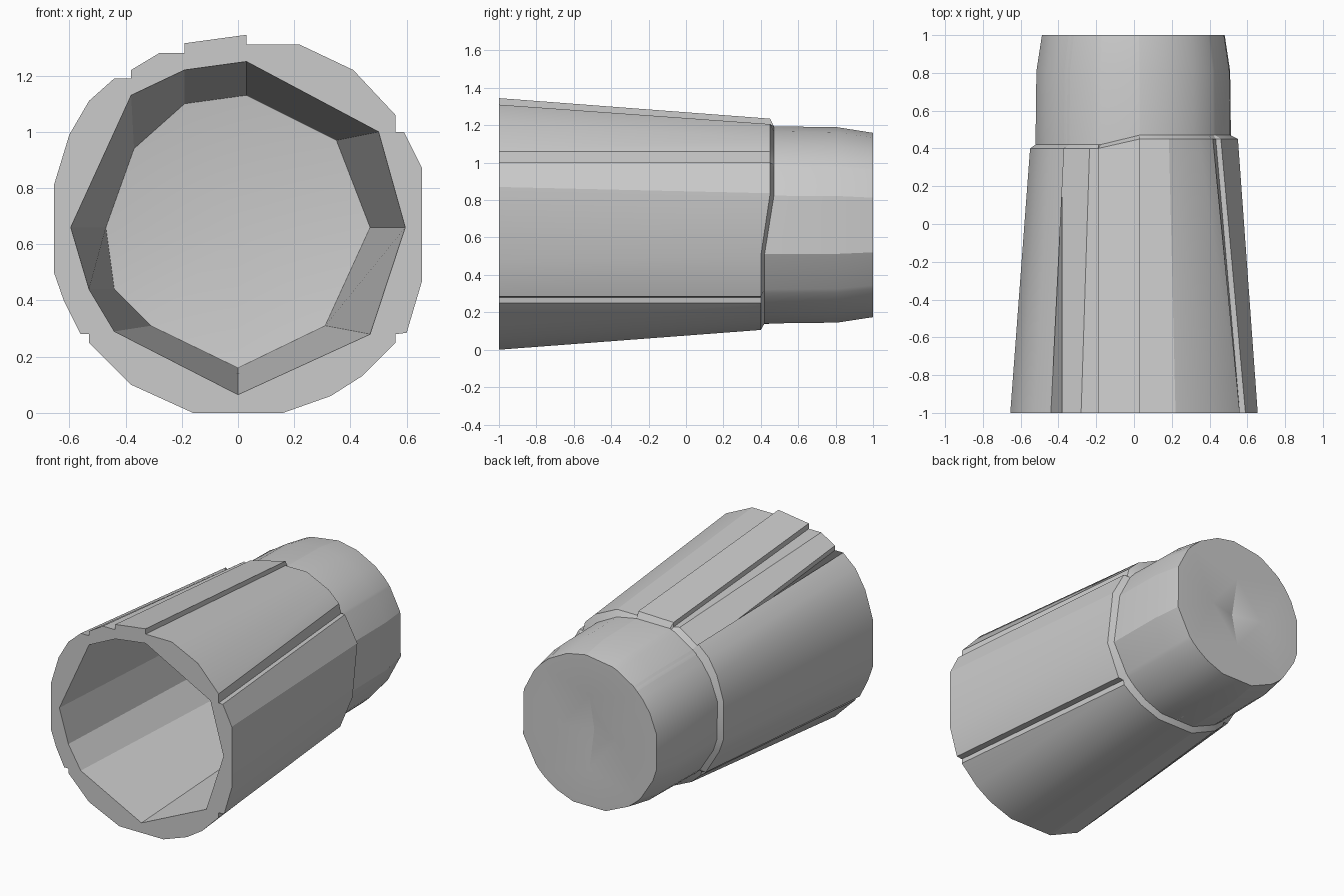
import bpy, bmesh
from math import sqrt, copysign, hypot

if "Cube" in bpy.data.objects:
    bpy.data.objects.remove(bpy.data.objects["Cube"])

CZ = 0.66      # height of the cup axis
SHRINK = 0.84  # taper of the sleeve from mouth to collar

# Mouth outline (x, z, held axis): ridge and groove edges keep x or z along the sleeve
OUTER = [
    (0.16, 0, ''), (0.33, 0.06, ''), (0.44, 0.13, ''), (0.56, 0.25, 'z'),
    (0.56, 0.28, 'z'), (0.60, 0.285, 'z'), (0.655, 0.47, ''), (0.655, 0.87, ''),
    (0.59, 1.0, 'z'), (0.56, 1.0, 'z'), (0.56, 1.06, 'z'), (0.41, 1.22, ''),
    (0.22, 1.31, ''), (0.03, 1.31, 'x'), (0.03, 1.345, 'x'), (-0.19, 1.315, 'x'),
    (-0.19, 1.28, 'x'), (-0.28, 1.28, ''), (-0.38, 1.22, 'x'), (-0.38, 1.19, 'x'),
    (-0.44, 1.19, ''), (-0.53, 1.11, ''), (-0.60, 0.99, ''), (-0.655, 0.81, ''),
    (-0.655, 0.50, ''), (-0.62, 0.40, ''), (-0.56, 0.28, 'z'), (-0.53, 0.28, 'z'),
    (-0.53, 0.25, 'z'), (-0.38, 0.10, ''), (-0.16, 0, ''),
]
# Cavity: opening (x, z) and matching floor (x, z)
INNER = [
    (0.03, 1.25, 0.03, 1.13), (0.50, 1.0, 0.35, 0.97), (0.595, 0.66, 0.47, 0.66),
    (0.47, 0.28, 0.31, 0.31), (0, 0.065, 0, 0.16), (-0.44, 0.29, -0.31, 0.31),
    (-0.53, 0.44, -0.44, 0.44), (-0.595, 0.66, -0.47, 0.66),
    (-0.38, 1.13, -0.37, 0.94), (-0.19, 1.22, -0.19, 1.10),
]


def tapered(x, z, hold):
    """Shrink a mouth point toward the axis, keeping its held coordinate."""
    dz = z - CZ
    r = hypot(x, dz) * SHRINK
    if hold == 'z':
        return copysign(sqrt(r * r - dz * dz), x), z
    if hold == 'x':
        return x, CZ + copysign(sqrt(r * r - x * x), dz)
    return x * SHRINK, CZ + dz * SHRINK


bm = bmesh.new()


def ring(points):
    return [bm.verts.new(p) for p in points]


def loft(a, b):
    n = len(a)
    for i in range(n):
        j = (i + 1) % n
        bm.faces.new((a[i], a[j], b[j], b[i]))


def fan(loop, tip):
    for i in range(len(loop)):
        bm.faces.new((loop[i], loop[(i + 1) % len(loop)], tip))


def loop_edges(loop):
    return [bm.edges.get((loop[i - 1], loop[i])) for i in range(len(loop))]


# Tapered sleeve with its stepped ridges
ends = [tapered(*p) for p in OUTER]
seam = [0.45 if x > 0 and z > CZ else 0.40 for x, z in ends]
mouth = ring((x, -1, z) for x, z, _ in OUTER)
sleeve_end = ring((x, y, z) for (x, z), y in zip(ends, seam))
loft(mouth, sleeve_end)


# Rounded collar behind the sleeve
def collar_ring(radius, ys):
    out = []
    for (x, z), y in zip(ends, ys):
        k = radius / hypot(x, z - CZ)
        out.append((x * k, y, CZ + (z - CZ) * k))
    return ring(out)


previous = sleeve_end
for radius, ys in ((0.535, [y + 0.02 for y in seam]),
                   (0.53, [0.81] * len(ends)),
                   (0.50, [1.0] * len(ends))):
    current = collar_ring(radius, ys)
    loft(previous, current)
    previous = current

# Back disc with a shallow four-sided dent
dent = ring(((0.2, 1, CZ), (0, 1, CZ + 0.24), (-0.2, 1, CZ), (0, 1, CZ - 0.24)))
fan(dent, bm.verts.new((0, 0.95, CZ)))
bmesh.ops.triangle_fill(bm, use_beauty=True, edges=loop_edges(previous) + loop_edges(dent),
                        normal=(0, 1, 0))

# Faceted cavity with a pyramid-shaped floor
opening = ring((x, -1, z) for x, z, _, _ in INNER)
floor = ring((x, 0.86, z) for _, _, x, z in INNER)
loft(opening, floor)
fan(floor, bm.verts.new((0, 0.92, CZ)))

# Flat rim around the mouth
bmesh.ops.triangle_fill(bm, use_beauty=True, edges=loop_edges(mouth) + loop_edges(opening),
                        normal=(0, -1, 0))
bmesh.ops.recalc_face_normals(bm, faces=bm.faces[:])

mesh = bpy.data.meshes.new("tapered_cup")
bm.to_mesh(mesh)
bm.free()
cup = bpy.data.objects.new("tapered_cup", mesh)
bpy.context.collection.objects.link(cup)
bpy.context.view_layer.objects.active = cup
cup.select_set(True)
bpy.ops.object.shade_smooth_by_angle(angle=0.4)
